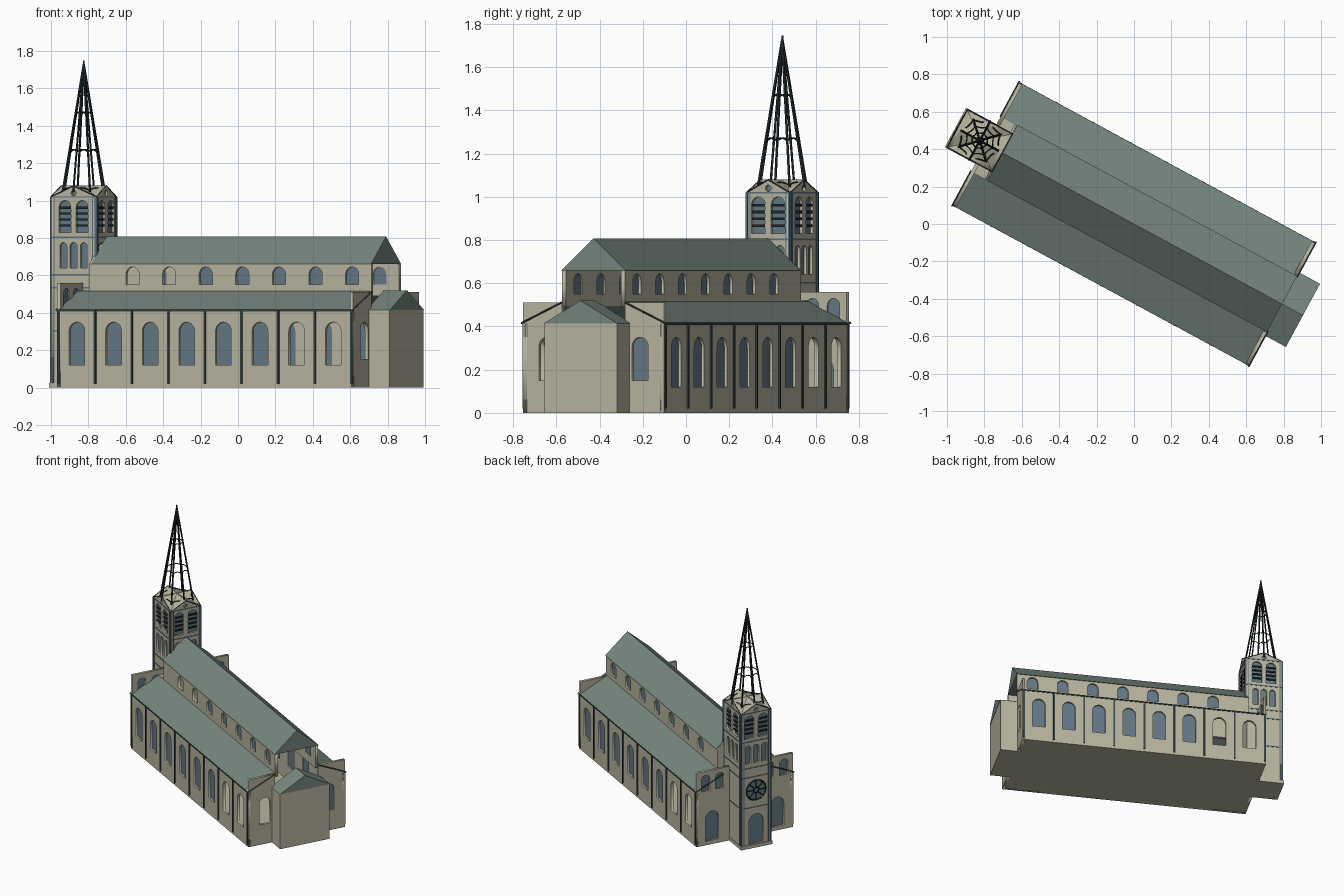
import bpy, math
from mathutils import Matrix, Vector

if "Cube" in bpy.data.objects:
    bpy.data.objects.remove(bpy.data.objects["Cube"])

# The whole building is laid out along its own axis, then turned on the ground
TURN = Matrix.Rotation(math.radians(-28.4), 4, 'Z')


def material(name, rgb):
    m = bpy.data.materials.new(name)
    m.diffuse_color = (*rgb, 1)
    m.use_nodes = True
    m.node_tree.nodes["Principled BSDF"].inputs["Base Color"].default_value = m.diffuse_color
    return m


STONE = material("pale stone", (0.48, 0.46, 0.35))
ROOF = material("grey green roof", (0.18, 0.24, 0.213))
GLASS = material("blue grey glass", (0.125, 0.19, 0.235))
TRIM = material("dark trim", (0.035, 0.055, 0.062))
STRIP = material("blue corner strip", (0.10, 0.16, 0.20))
IRON = material("black iron", (0.014, 0.022, 0.025))


def add(name, me, mat, matrix=Matrix()):
    me.transform(TURN @ matrix)
    me.materials.clear()
    me.materials.append(mat)
    ob = bpy.data.objects.new(name, me)
    bpy.context.collection.objects.link(ob)
    return ob


def solid(name, verts, faces, mat, matrix=Matrix()):
    me = bpy.data.meshes.new(name)
    me.from_pydata(verts, [], faces)
    return add(name, me, mat, matrix)


def box(name, x0, x1, y0, y1, z0, z1, mat, matrix=Matrix()):
    v = [(x, y, z) for z in (z0, z1) for x, y in ((x0, y0), (x1, y0), (x1, y1), (x0, y1))]
    f = [(3, 2, 1, 0), (4, 5, 6, 7)] + [(i, (i + 1) % 4, (i + 1) % 4 + 4, i + 4) for i in range(4)]
    return solid(name, v, f, mat, matrix)


def prism(name, section, x0, x1, mat):
    n = len(section)
    v = [(x, y, z) for x in (x0, x1) for y, z in section]
    f = [tuple(range(n))[::-1], tuple(range(n, 2 * n))]
    f += [(i, (i + 1) % n, (i + 1) % n + n, i + n) for i in range(n)]
    return solid(name, v, f, mat)


def from_curve(name, loops, mat, matrix=Matrix(), extrude=0.0, bevel=0.0, closed=True):
    cu = bpy.data.curves.new(name, 'CURVE')
    cu.dimensions = '3D' if bevel else '2D'
    if not bevel:
        cu.fill_mode = 'BOTH'
    cu.extrude, cu.bevel_depth, cu.bevel_resolution = extrude, bevel, 0
    for pts in loops:
        sp = cu.splines.new('POLY')
        sp.points.add(len(pts) - 1)
        for p, q in zip(sp.points, pts):
            p.co = (q[0], q[1], q[2] if len(q) > 2 else 0, 1)
        sp.use_cyclic_u = closed
    tmp = bpy.data.objects.new(name + "_curve", cu)
    bpy.context.collection.objects.link(tmp)
    bpy.context.view_layer.update()
    dg = bpy.context.evaluated_depsgraph_get()
    me = bpy.data.meshes.new_from_object(tmp.evaluated_get(dg))
    bpy.data.objects.remove(tmp)
    return add(name, me, mat, matrix)


def arch(c, z0, z1, w):
    r = w / 2
    top = [(c + r * math.cos(a), z1 - r + r * math.sin(a))
           for a in (math.pi * i / 10 for i in range(11))]
    return [(c - r, z0), (c + r, z0)] + top


def circle(c, z, r):
    return [(c + r * math.cos(a), z + r * math.sin(a))
            for a in (math.tau * i / 16 for i in range(16))]


def plane_matrix(origin, normal):
    n, up = Vector(normal), Vector((0, 0, 1))
    m = Matrix((up.cross(n), up, n)).transposed().to_4x4()
    m.translation = origin
    return m


def wall(name, matrix, outline, glazed=(), open_holes=(), t=0.02):
    """Wall plate with real openings; its outer face lies on the matrix plane."""
    from_curve(name, [outline, *glazed, *open_holes], STONE,
               matrix @ Matrix.Translation((0, 0, -t / 2)), extrude=t / 2)
    for i, h in enumerate(glazed):
        solid(f"{name}_glass_{i}", [(x, y, -0.013) for x, y in h],
              [tuple(range(len(h)))], GLASS, matrix)


def rect(x0, x1, z0, z1):
    return [(x0, z0), (x1, z0), (x1, z1), (x0, z1)]


# Ground slabs
box("floor", -0.9, 0.9, -0.37, 0.37, 0, 0.008, STONE)
box("tower_plinth", -1.085, -0.9, -0.12, 0.12, 0, 0.025, STONE)

# Long sides: aisle and clerestory walls, pilasters, gutters, aisle roofs
STEP = 0.2225
for side, s in (("south", -1), ("north", 1)):
    k = -s    # each wall's own x axis runs right as seen from outside
    m = plane_matrix((0, s * 0.37, 0), (0, s, 0))
    holes = [arch(-0.779 + STEP * i, 0.12, 0.35, 0.095) for i in range(8)]
    wall(f"{side}_aisle_wall", m, rect(-0.9, 0.9, 0, 0.415), holes[:6], holes[6:])
    m = plane_matrix((0, s * 0.165, 0), (0, s, 0))
    holes = [arch(k * (-0.552 + STEP * i), 0.55, 0.645, 0.08) for i in range(7)]
    ends = sorted((k * -0.81, k * 0.9))
    first_glass = 2 if s < 0 else 0
    wall(f"{side}_clerestory_wall", m, rect(*ends, 0.49, 0.66),
         holes[first_glass:], holes[:first_glass])
    for i in range(9):
        u = -0.89 + STEP * i
        box(f"{side}_pilaster_{i}", u - 0.006, u + 0.006,
            *sorted((s * 0.37, s * 0.377)), 0.02, 0.415, TRIM)
    box(f"{side}_gutter", -0.9, 0.9, *sorted((s * 0.368, s * 0.375)), 0.408, 0.417, TRIM)
    prism(f"{side}_aisle_roof", [(s * 0.372, 0.412), (s * 0.372, 0.418),
                                 (s * 0.165, 0.515), (s * 0.165, 0.505)], -0.89, 0.89, ROOF)

# End walls with parapets and sloping trim
west = plane_matrix((-0.9, 0, 0), (-1, 0, 0))
east = plane_matrix((0.9, 0, 0), (1, 0, 0))
for s in (-1, 1):
    tag = "right" if s > 0 else "left"
    holes = [arch(s * 0.25, 0.03, 0.25, 0.10)]
    holes += [arch(s * v, 0.41, 0.53, 0.065) for v in (0.19, 0.30)]
    wall(f"west_wall_{tag}", west, rect(*sorted((s * 0.11, s * 0.37)), 0, 0.56), holes)
    win = [arch(s * 0.245, 0.15, 0.35, 0.085)]
    wall(f"east_wall_{tag}", east, rect(*sorted((s * 0.165, s * 0.37)), 0, 0.51),
         win if s > 0 else [], [] if s > 0 else win)
    for end, mat in (("west", west), ("east", east)):
        from_curve(f"{end}_slope_trim_{tag}",
                   [[(s * 0.38, 0.415, 0.002), (s * 0.165, 0.512, 0.002)]],
                   TRIM, mat, bevel=0.004, closed=False)

# Nave: roof, west gable and the block joining it to the tower
prism("nave_roof", [(-0.17, 0.66), (0.17, 0.66), (0, 0.808)], -0.80, 0.9, ROOF)
prism("nave_west_gable", [(-0.165, 0.49), (0.165, 0.49), (0.165, 0.66), (0, 0.802),
                          (-0.165, 0.66)], -0.815, -0.802, STONE)
box("tower_link", -0.895, -0.80, -0.165, 0.165, 0.008, 0.52, STONE)

# Choir at the east end
box("choir_walls", 0.885, 1.025, -0.19, 0.19, 0, 0.415, STONE)
prism("choir_roof", [(-0.192, 0.415), (0.192, 0.415), (0, 0.52)], 0.885, 1.027, ROOF)

# Tower: four walls ending in small gables
TU, HU, HV = -0.9375, 0.1375, 0.115
for name, n, half, dist in (("west", (-1, 0, 0), HV, HU), ("east", (1, 0, 0), HV, HU),
                            ("south", (0, -1, 0), HU, HV), ("north", (0, 1, 0), HU, HV)):
    m = plane_matrix(Vector((TU, 0, 0)) + Vector(n) * dist, n)
    base = 0.5 if name == "east" else 0
    holes = [arch(s * 0.052, 0.83, 1.0, 0.072) for s in (-1, 1)]
    holes += [arch(c, 0.64, 0.775, 0.042) for c in (-0.062, 0, 0.062)]
    holes += [circle(0, 1.04, 0.015)]
    if name == "west":
        holes += [circle(0, 0.43, 0.075), arch(0, 0.03, 0.25, 0.11)]
    outline = [(-half, base), (half, base), (half, 1.02), (0, 1.08), (-half, 1.02)]
    wall(f"tower_{name}_wall", m, outline, holes)
    # Louvres, string courses and vertical strips
    for s in (-1, 1):
        for i in range(4):
            z = 0.86 + i * 0.032
            box(f"tower_{name}_louvre", s * 0.052 - 0.035, s * 0.052 + 0.035,
                z, z + 0.012, -0.012, -0.003, IRON, m)
        box(f"tower_{name}_corner_strip", *sorted((s * half, s * (half - 0.008))),
            max(base, 0.02), 1.02, -0.002, 0.004, STRIP, m)
        box(f"tower_{name}_inner_strip", *sorted((s * (half - 0.018), s * (half - 0.023))),
            max(base, 0.02), 1.02, -0.002, 0.003, STRIP, m)
        from_curve(f"tower_{name}_gable_edge", [[(s * half, 1.02, 0), (0, 1.08, 0)]],
                   TRIM, m, bevel=0.003, closed=False)
    for z in (0.30, 0.53, 0.60, 0.80, 1.015):
        if z > base:
            box(f"tower_{name}_band", -half, half, z, z + 0.007, -0.002, 0.003, STRIP, m)
    # Rose window tracery
    if name == "west":
        for r in (0.075, 0.02):
            from_curve("rose_ring", [circle(0, 0.43, r)], IRON, m, bevel=0.005)
        spokes = [[(0.02 * x, 0.43 + 0.02 * y, 0), (0.075 * x, 0.43 + 0.075 * y, 0)]
                  for x, y in circle(0, 0, 1)[::2]]
        from_curve("rose_spokes", spokes, IRON, m, bevel=0.0035, closed=False)

# Tower roof: cross gable folding down to the four corners
rim = [(TU + a * HU, b * HV, 1.08 if a * b == 0 else 1.02) for a, b in
       ((-1, -1), (0, -1), (1, -1), (1, 0), (1, 1), (0, 1), (-1, 1), (-1, 0))]
solid("tower_roof", rim + [(TU, 0, 1.08)],
      [(i, (i + 1) % 8, 8) for i in range(8)], STONE)

# Open iron spire: ribs, scalloped rings and a finial
APEX, BASE, RAD = 1.73, 1.045, 0.118


def rib_point(i, z, shrink=1.0, lift=0.0):
    r = RAD * (APEX - z) / (APEX - BASE) * shrink
    a = math.tau * i / 8
    return (TU + r * math.cos(a), r * math.sin(a), z + lift)


from_curve("spire_ribs", [[rib_point(i, BASE), (TU, 0, APEX)] for i in range(8)],
           IRON, bevel=0.006, closed=False)
for z in (1.055, 1.26, 1.46, 1.60):
    ring = []
    for i in range(8):
        ring += [rib_point(i, z), rib_point(i + 0.25, z, 0.89, 0.01),
                 rib_point(i + 0.5, z, 0.85, 0.013), rib_point(i + 0.75, z, 0.89, 0.01)]
    from_curve("spire_ring", [ring], IRON, bevel=0.0035)
from_curve("spire_finial", [[(TU, 0, 1.70), (TU, 0, 1.748)]], IRON, bevel=0.005, closed=False)
